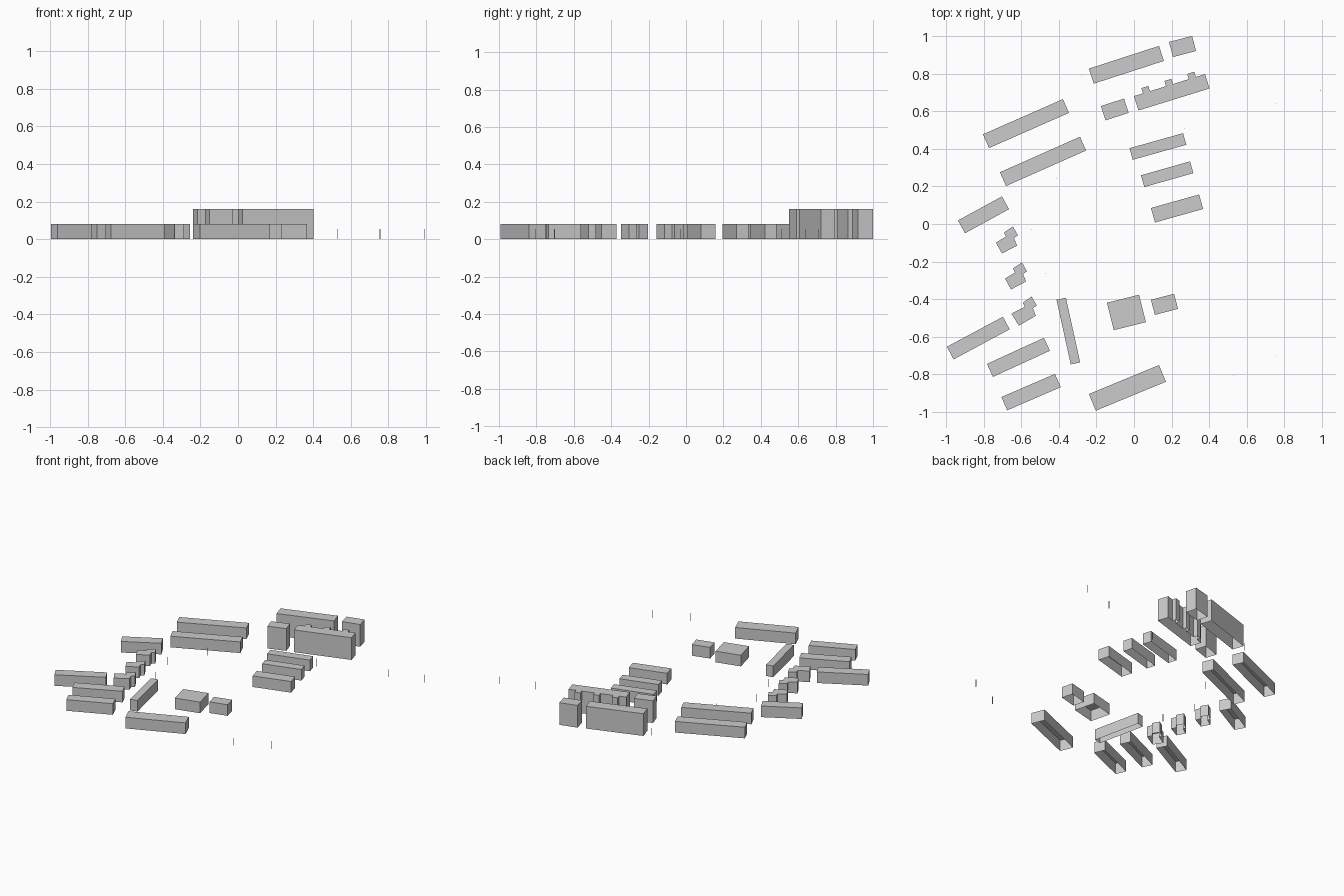
import bpy, bmesh
from mathutils import Vector

if "Cube" in bpy.data.objects:
    bpy.data.objects.remove(bpy.data.objects["Cube"])

LOW, TALL = 0.08, 0.16


def block(name, outline, height):
    """Hollow block: storey-high wall bands and a flat roof, open underneath."""
    pts = [Vector(p) for p in outline]
    area = sum(a.x * b.y - b.x * a.y for a, b in zip(pts, pts[1:] + pts[:1]))
    if area < 0:
        pts.reverse()
    bm = bmesh.new()
    levels = max(1, round(height / LOW))
    rings = [[bm.verts.new((p.x, p.y, height * i / levels)) for p in pts]
             for i in range(levels + 1)]
    n = len(pts)
    for lo, hi in zip(rings, rings[1:]):
        for i in range(n):
            j = (i + 1) % n
            bm.faces.new((lo[i], lo[j], hi[j], hi[i]))
    bm.faces.new(rings[-1])
    mesh = bpy.data.meshes.new(name)
    bm.to_mesh(mesh)
    bm.free()
    bpy.context.collection.objects.link(bpy.data.objects.new(name, mesh))


def bar(name, x0, y0, x1, y1, depth, height):
    """Rectangular building from its back edge and its depth."""
    a, b = Vector((x0, y0)), Vector((x1, y1))
    d = (b - a).normalized()
    off = Vector((d.y, -d.x)) * depth
    block(name, [a, b, b + off, a + off], height)


# Tall buildings at the back
for row in [(-.24, .826, .133, .947, .084), (.186, .968, .309, 1.0, .083),
            (-.176, .627, -.053, .667, .08)]:
    bar("tall_block", *row, TALL)

# Tall building with three stair bays on its back wall
start, end = Vector((0, .68)), Vector((.378, .797))
along = (end - start).normalized()
back = Vector((-along.y, along.x))
outline = [start]
for s in (.05, .178, .305):
    p, q = start + along * s, start + along * (s + .039)
    outline += [p, p + back * .029, q + back * .029, q]
outline += [end, end - back * .08, start - back * .08]
block("tall_block_with_bays", outline, TALL)

# Long low rows
for row in [(-.803, .477, -.378, .664, .08), (-.713, .275, -.287, .464, .08),
            (-.024, .403, .261, .483, .064), (.037, .259, .298, .333, .065),
            (.09, .085, .346, .157, .08), (-.936, .019, -.702, .147, .078),
            (-.995, -.653, -.697, -.493, .076), (-.782, -.744, -.479, -.605, .076),
            (-.705, -.92, -.42, -.797, .077), (-.24, -.904, .133, -.75, .096)]:
    bar("row_house", *row, LOW)

# Narrow wing, square hall and small annexe
bar("narrow_wing", -.412, -.403, -.362, -.392, .352, LOW)
bar("square_hall", -.144, -.419, .027, -.376, .15, LOW)
bar("annexe", .09, -.403, .213, -.371, .083, LOW)

# Small stepped houses
step = [(-.691, -.045), (-.644, -.013), (-.617, -.061), (-.638, -.074),
        (-.622, -.115), (-.702, -.157), (-.734, -.099), (-.681, -.067)]
for dx, dy in ((0, 0), (.048, -.191), (.1, -.373)):
    pts = [(x + dx, y + dy) for x, y in step]
    if dx == .1:
        pts[5], pts[6] = (-.612, -.541), (-.652, -.477)
    block("stepped_house", pts, LOW)

# Slim posts
for x, y in [(.99, .71), (.75, .64), (.53, -.805), (.757, -.703), (-.543, -.03),
             (-.28, .79), (.27, .51), (-.41, .24), (-.47, -.265)]:
    w = .0015
    block("post", [(x - w, y - w), (x + w, y - w), (x + w, y + w), (x - w, y + w)], .055)
